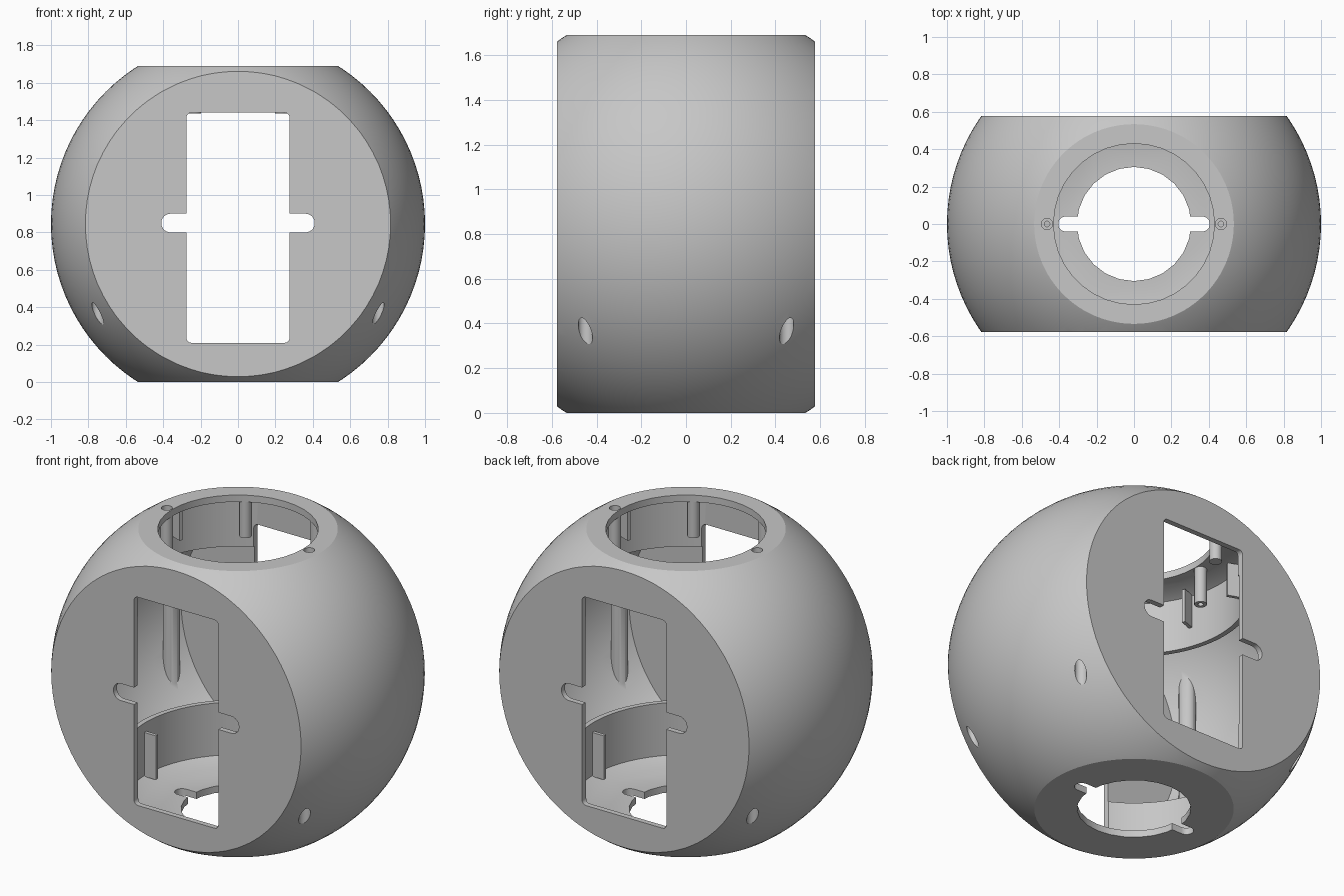
import bpy, bmesh, math
from mathutils import Matrix, Vector

cube = bpy.data.objects.get("Cube")
if cube:
    bpy.data.objects.remove(cube, do_unlink=True)

MID = 0.845          # height of the sphere centre
TOP = 2 * MID
DEPTH = 0.577        # half depth between the flat faces
INNER = 0.545        # half depth of the hollow
SHELL = 0.93         # radius of the hollow


def make(name, bm):
    bmesh.ops.recalc_face_normals(bm, faces=bm.faces)
    mesh = bpy.data.meshes.new(name)
    bm.to_mesh(mesh)
    bm.free()
    ob = bpy.data.objects.new(name, mesh)
    bpy.context.scene.collection.objects.link(ob)
    return ob


def combine(target, tool, op):
    """Apply a boolean with a helper object, then discard the helper."""
    mod = target.modifiers.new(op, 'BOOLEAN')
    mod.operation, mod.solver, mod.object = op, 'EXACT', tool
    bpy.context.view_layer.objects.active = target
    bpy.ops.object.modifier_apply(modifier=mod.name)
    bpy.data.objects.remove(tool, do_unlink=True)


def sphere(name, radius):
    bm = bmesh.new()
    bmesh.ops.create_uvsphere(bm, u_segments=96, v_segments=48, radius=radius,
                              matrix=Matrix.Translation((0, 0, MID)))
    return make(name, bm)


def box(name, x, y, z, turn=0):
    """Box from (low, high) ranges, turned about the vertical axis."""
    bm = bmesh.new()
    bmesh.ops.create_cube(bm, size=1)
    for v in bm.verts:
        v.co = Vector([r[0] + (c + 0.5) * (r[1] - r[0]) for c, r in zip(v.co, (x, y, z))])
    bm.transform(Matrix.Rotation(turn, 4, 'Z'))
    return make(name, bm)


def rod(name, radius, x, y, low, high, sides=24):
    bm = bmesh.new()
    bmesh.ops.create_cone(bm, cap_ends=True, segments=sides, radius1=radius, radius2=radius,
                          depth=high - low, matrix=Matrix.Translation((x, y, (low + high) / 2)))
    return make(name, bm)


def lathe(name, profile, sides=96):
    """Turn a (radius, height) profile about z and cap both ends flat."""
    bm = bmesh.new()
    rings = []
    for r, z in profile:
        angles = [(i + 0.5) * math.tau / sides for i in range(sides)]
        rings.append([bm.verts.new((r * math.cos(a), r * math.sin(a), z)) for a in angles])
    for a, b in zip(rings, rings[1:]):
        for i in range(sides):
            j = (i + 1) % sides
            bm.faces.new((a[i], a[j], b[j], b[i]))
    bm.faces.new(rings[0])
    bm.faces.new(rings[-1])
    return make(name, bm)


def rounded_prism(name, w, h, r, length, matrix):
    """Rounded rectangle extruded along its own z, then placed."""
    bm = bmesh.new()
    pts = []
    for i, (sx, sy) in enumerate(((1, 1), (-1, 1), (-1, -1), (1, -1))):
        for k in range(7):
            a = (i + k / 6) * math.pi / 2
            pts.append((sx * (w / 2 - r) + r * math.cos(a), sy * (h / 2 - r) + r * math.sin(a)))
    ends = [[bm.verts.new((px, py, s * length / 2)) for px, py in pts] for s in (-1, 1)]
    for end in ends:
        bm.faces.new(end)
    for i in range(len(pts)):
        j = (i + 1) % len(pts)
        bm.faces.new((ends[0][i], ends[0][j], ends[1][j], ends[1][i]))
    bm.transform(matrix)
    return make(name, bm)


# Outer body: sphere trimmed flat on four sides
body = sphere("housing", 1.0)
combine(body, box("trim", (-2, 2), (-DEPTH, DEPTH), (0, TOP)), 'INTERSECT')

# Hollow: one turned shape, leaving a thin round collar standing at each end
swing = math.acos(0.635 / SHELL)
lower = [(0.52, 0.04), (0.605, 0.075), (0.605, 0.385), (0.635, 0.385)]
arc = [(SHELL * math.cos(t), MID + SHELL * math.sin(t))
       for t in [swing * (k / 16 - 1) for k in range(33)]]
upper = [(r, TOP - z) for r, z in reversed(lower)]
hollow = lathe("hollow", lower + arc + upper)
combine(hollow, box("limit", (-2, 2), (-INNER, INNER), (-1, 3)), 'INTERSECT')
combine(body, hollow, 'DIFFERENCE')

# Windows with side notches in front and back
upright = Matrix.Rotation(math.pi / 2, 4, 'X')
for sy in (-1, 1):
    for w, h, r, z in ((0.55, 1.23, 0.025, 0.825), (0.82, 0.1, 0.049, 0.85)):
        place = Matrix.Translation((0, sy * 0.63, z)) @ upright
        combine(body, rounded_prism("window", w, h, r, 0.19, place), 'DIFFERENCE')

# Top opening, and bottom opening with side notches
combine(body, rod("top_opening", 0.43, 0, 0, 1.6, 1.8, 36), 'DIFFERENCE')
combine(body, rod("bottom_opening", 0.305, 0, 0, -0.1, 0.1, 24), 'DIFFERENCE')
combine(body, rounded_prism("bottom_notch", 0.81, 0.08, 0.039, 0.2, Matrix()), 'DIFFERENCE')

# Joining posts at the four corners, merged into the shell
for sx in (-1, 1):
    for sy in (-1, 1):
        post = rod("joining_post", 0.046, sx * 0.75, sy * 0.45, 0.1, 1.6)
        combine(post, sphere("post_limit", 0.965), 'INTERSECT')
        combine(body, post, 'UNION')
        combine(body, rod("screw_channel", 0.032, sx * 0.75, sy * 0.45, -0.1, 0.75), 'DIFFERENCE')

# Six short posts hanging around the top opening
for i in range(6):
    a = i * math.pi / 3
    combine(body, rod("short_post", 0.034, 0.465 * math.cos(a), 0.465 * math.sin(a),
                      1.435, TOP - 0.02), 'UNION')

# Radial ribs: four on the upper collar, two on the lower one
ribs = [(a, 1.42, 1.62) for a in (20, 160, 200, 340)] + [(a, 0.07, 0.33) for a in (0, 180)]
for a, low, high in ribs:
    combine(body, box("rib", (0.53, 0.62), (-0.01, 0.01), (low, high), math.radians(a)), 'UNION')

# Screw holes beside the top opening
for sx in (-1, 1):
    combine(body, rod("screw_recess", 0.03, sx * 0.465, 0, TOP - 0.03, 1.8), 'DIFFERENCE')
    combine(body, rod("screw_hole", 0.015, sx * 0.465, 0, 1.4, 1.75, 16), 'DIFFERENCE')

# Single grey plastic
grey = bpy.data.materials.new("grey plastic")
grey.use_nodes = True
colour = (0.57, 0.57, 0.57, 1)
grey.diffuse_color = colour
grey.node_tree.nodes["Principled BSDF"].inputs["Base Color"].default_value = colour
body.data.materials.clear()
body.data.materials.append(grey)
for p in body.data.polygons:
    p.material_index = 0

bpy.ops.object.select_all(action='DESELECT')
body.select_set(True)
bpy.context.view_layer.objects.active = body
bpy.ops.object.shade_smooth_by_angle(angle=math.radians(30))
